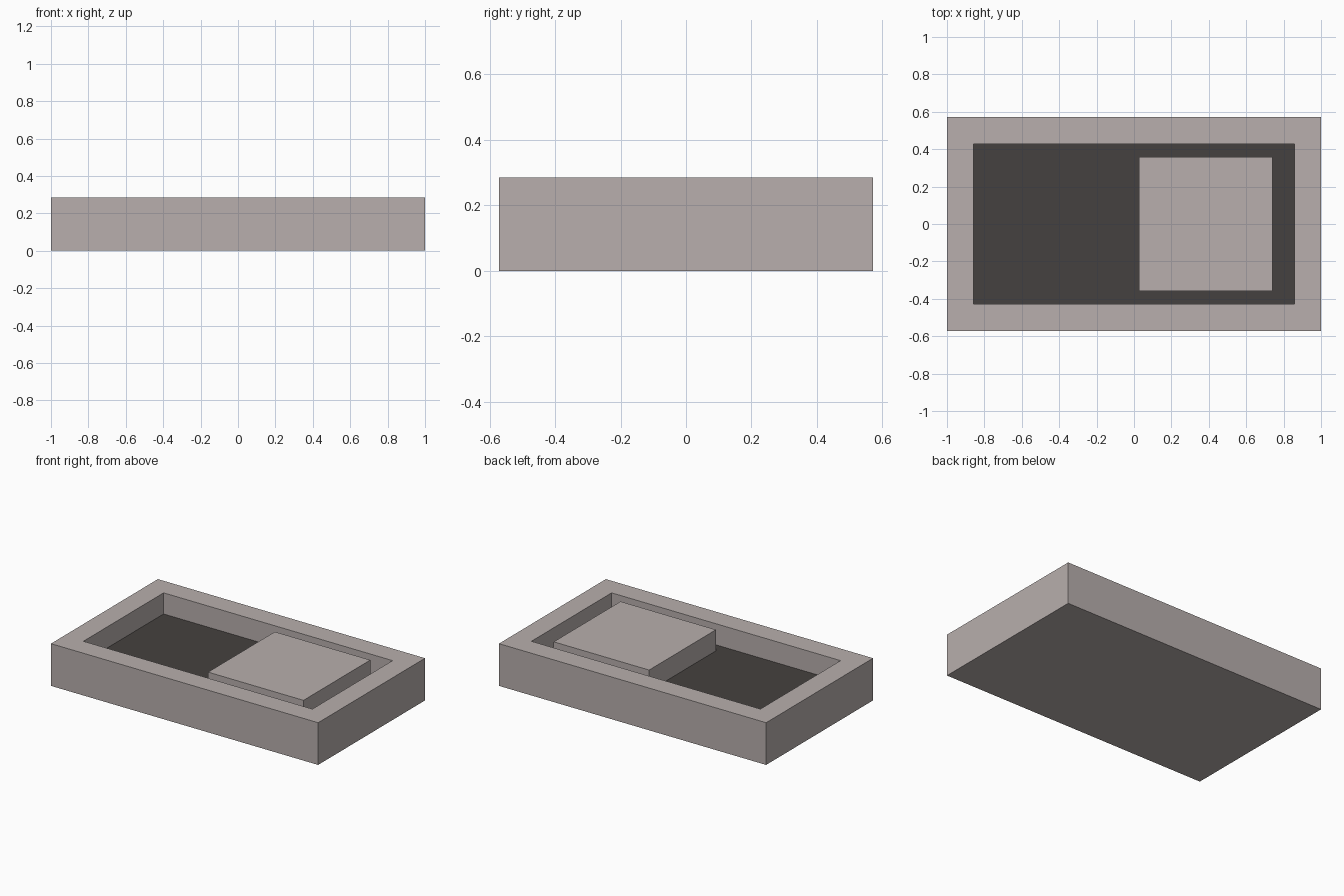
import bpy, bmesh
from mathutils import Matrix, Vector

if "Cube" in bpy.data.objects:
    bpy.data.objects.remove(bpy.data.objects["Cube"])

U = 1 / 7  # module: the tray is 14 x 8 x 2 modules


def material(name, rgb):
    m = bpy.data.materials.new(name)
    m.diffuse_color = (*rgb, 1)
    m.use_nodes = True
    m.node_tree.nodes["Principled BSDF"].inputs["Base Color"].default_value = m.diffuse_color
    return m


grey = material("warm_light_grey", (0.479, 0.429, 0.418))
dark = material("dark_grey", (0.060, 0.053, 0.050))


def box(lo, hi):
    lo, hi = Vector(lo), Vector(hi)
    bm = bmesh.new()
    bmesh.ops.create_cube(bm, size=1, matrix=Matrix.Translation((lo + hi) / 2)
                          @ Matrix.Diagonal((*(hi - lo), 1)))
    bm.normal_update()
    return bm


def finish(bm, name, mats):
    mesh = bpy.data.meshes.new(name)
    bm.normal_update()
    bm.to_mesh(mesh)
    bm.free()
    for m in mats:
        mesh.materials.append(m)
    ob = bpy.data.objects.new(name, mesh)
    bpy.context.collection.objects.link(ob)
    return ob


# Tray with a one-module rim and a recess with a dark floor
bm = box((-7 * U, -4 * U, 0), (7 * U, 4 * U, 2 * U))
top = max(bm.faces, key=lambda f: f.calc_center_median().z)
bmesh.ops.inset_region(bm, faces=[top], thickness=U, use_even_offset=True)
floor = bmesh.ops.extrude_discrete_faces(bm, faces=[top])["faces"][0]
bmesh.ops.translate(bm, verts=floor.verts[:], vec=(0, 0, -U))
floor.material_index = 1
finish(bm, "tray", [grey, dark])

# Square sliding block, flush with the rim
finish(box((0.026, -2.5 * U, U), (0.026 + 5 * U, 2.5 * U, 2 * U)), "sliding_block", [grey])
